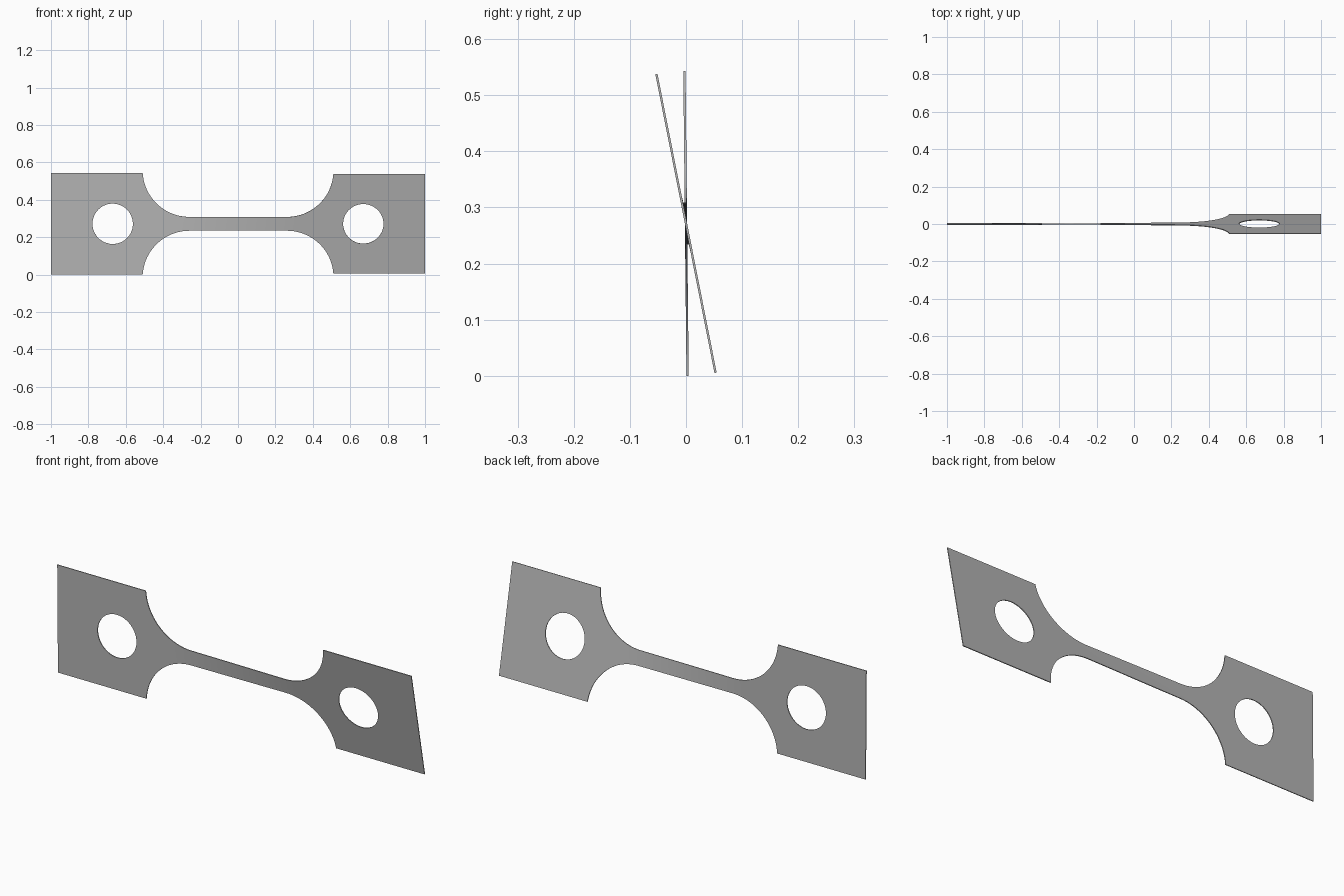
import bpy, bmesh
from math import sin, cos, pi, sqrt, radians, asin

cube = bpy.data.objects.get("Cube")
if cube:
    bpy.data.objects.remove(cube, do_unlink=True)

HEAD, NECK = 0.2715, 0.037        # half heights
FILLET_X, FILLET_R = 0.26, 0.25   # fillet arc
HOLE_X, HOLE_R = 0.67, 0.108
THICK = 0.004
TWIST_X = 0.34                    # the twist runs along the neck
ANGLE_L, ANGLE_R = radians(0.6), radians(11.2)


def outer(x):
    """Half height of the outline."""
    d = abs(x) - FILLET_X
    if d <= 0:
        return NECK
    if d >= FILLET_R:
        return HEAD
    return min(HEAD, NECK + FILLET_R - sqrt(FILLET_R ** 2 - d * d))


def inner(x):
    """Half height of the bolt hole."""
    d = abs(x) - HOLE_X
    return sqrt(max(0, HOLE_R ** 2 - d * d))


def twisted(x, h):
    t = min(1, max(0, (x + TWIST_X) / (2 * TWIST_X)))
    a = ANGLE_L + (ANGLE_R - ANGLE_L) * t
    return (x, -h * sin(a), HEAD + h * cos(a))


# Columns along one half: neck, fillet, hole, end
half = [FILLET_X * i / 10 for i in range(10)]
arc_end = asin(sqrt(1 - ((NECK + FILLET_R - HEAD) / FILLET_R) ** 2))
half += [FILLET_X + FILLET_R * sin(arc_end * i / 20) for i in range(21)]
half += [HOLE_X - HOLE_R * cos(pi * i / 24) for i in range(25)]
half.append(1.0)
columns = [-x for x in reversed(half[1:])] + half

# Twisted sheet, upper and lower strips
bm = bmesh.new()
for side in (1, -1):
    rows = [(bm.verts.new(twisted(x, side * inner(x))),
             bm.verts.new(twisted(x, side * outer(x)))) for x in columns]
    for (a, b), (c, d) in zip(rows, rows[1:]):
        bm.faces.new((a, c, d, b))
bmesh.ops.remove_doubles(bm, verts=bm.verts[:], dist=1e-5)
bmesh.ops.recalc_face_normals(bm, faces=bm.faces[:])
mesh = bpy.data.meshes.new("twisted_plate")
bm.to_mesh(mesh)
bm.free()

plate = bpy.data.objects.new("twisted_plate", mesh)
bpy.context.collection.objects.link(plate)

# Plain grey metal
grey = bpy.data.materials.new("grey_metal")
grey.use_nodes = True
colour = (0.46, 0.46, 0.46, 1)
grey.diffuse_color = colour
grey.node_tree.nodes["Principled BSDF"].inputs["Base Color"].default_value = colour
mesh.materials.append(grey)

# Thickness and shading
bpy.ops.object.select_all(action='DESELECT')
plate.select_set(True)
bpy.context.view_layer.objects.active = plate
solid = plate.modifiers.new("thickness", 'SOLIDIFY')
solid.thickness = THICK
solid.offset = 0
bpy.ops.object.modifier_apply(modifier=solid.name)
bpy.ops.object.shade_smooth_by_angle(angle=radians(30))
